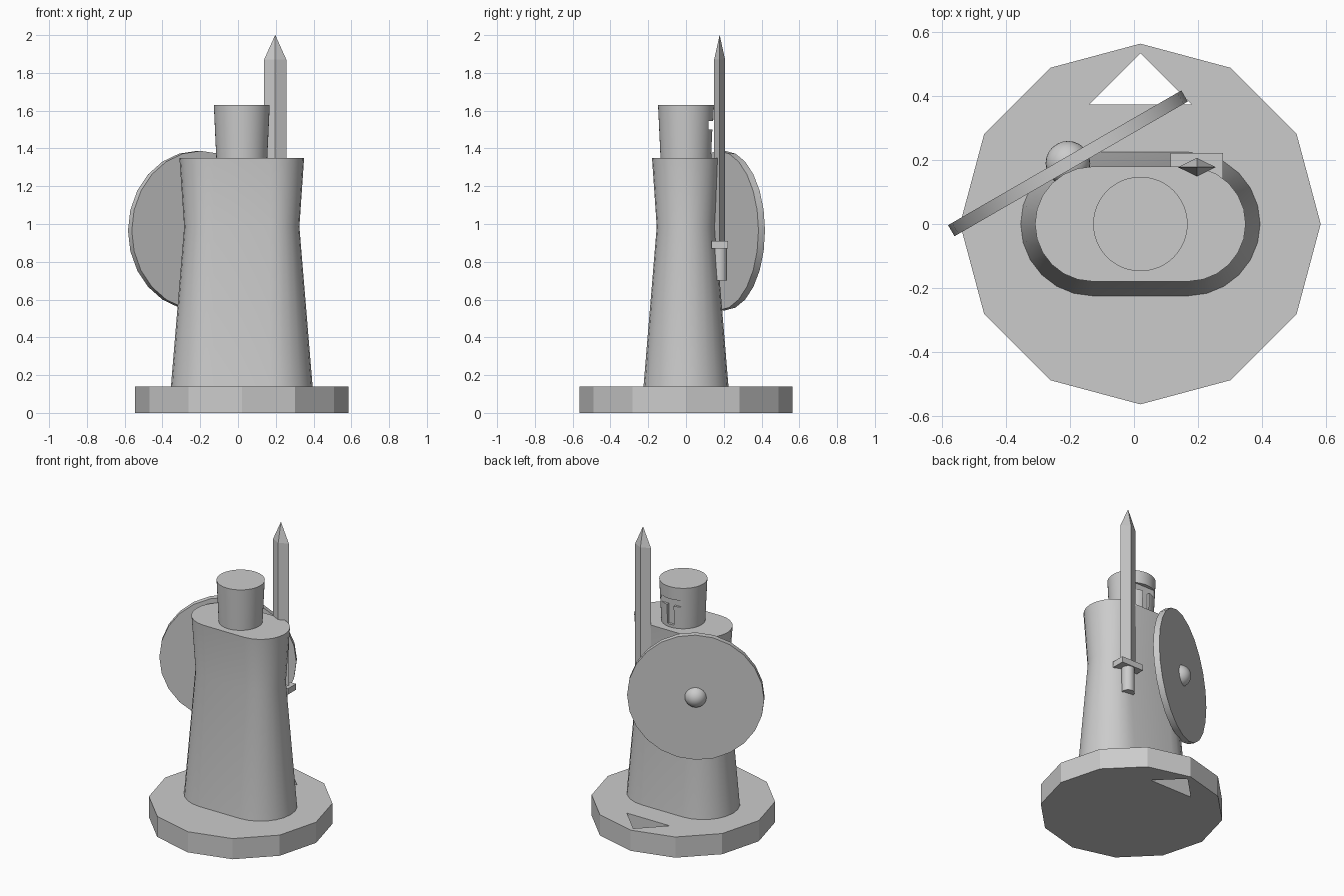
import bpy, bmesh
from math import pi, cos, sin, radians
from mathutils import Matrix

cube = bpy.data.objects.get("Cube")
if cube:
    bpy.data.objects.remove(cube, do_unlink=True)

CX = 0.02            # axis of figure and base
GREY = (0.6, 0.6, 0.6, 1)
mat = bpy.data.materials.new("plain_grey")
mat.use_nodes = True
mat.diffuse_color = GREY
mat.node_tree.nodes["Principled BSDF"].inputs["Base Color"].default_value = GREY


def make(name, bm, smooth=True):
    bmesh.ops.recalc_face_normals(bm, faces=bm.faces)
    me = bpy.data.meshes.new(name)
    bm.to_mesh(me)
    bm.free()
    me.materials.append(mat)
    ob = bpy.data.objects.new(name, me)
    bpy.context.collection.objects.link(ob)
    if smooth:
        bpy.ops.object.select_all(action="DESELECT")
        ob.select_set(True)
        bpy.context.view_layer.objects.active = ob
        bpy.ops.object.shade_smooth_by_angle(angle=radians(29))
    return ob


def loft(name, rings, smooth=True):
    """Skin a stack of equal-length point rings and cap both ends."""
    bm = bmesh.new()
    loops = [[bm.verts.new(p) for p in ring] for ring in rings]
    n = len(loops[0])
    for a, b in zip(loops, loops[1:]):
        for i in range(n):
            j = (i + 1) % n
            bm.faces.new((a[i], a[j], b[j], b[i]))
    bm.faces.new(loops[0])
    bm.faces.new(loops[-1])
    return make(name, bm, smooth)


def circle(x, y, z, r, n, start=0.0):
    return [(x + r * cos(start + 2 * pi * i / n),
             y + r * sin(start + 2 * pi * i / n), z) for i in range(n)]


def stadium(z, r, half=0.15, n=12):
    pts = []
    for side, start in ((1, -pi / 2), (-1, pi / 2)):
        for i in range(n + 1):
            a = start + pi * i / n
            pts.append((CX + side * half + r * cos(a), r * sin(a), z))
    return pts


def box(name, lo, hi):
    bm = bmesh.new()
    bmesh.ops.create_cube(bm, size=1)
    for v in bm.verts:
        v.co = [(a + b) / 2 + c * (b - a) for a, b, c in zip(lo, hi, v.co)]
    return make(name, bm, False)


def cut(target, cutter):
    mod = target.modifiers.new("cut", "BOOLEAN")
    mod.operation = "DIFFERENCE"
    mod.solver = "EXACT"
    mod.object = cutter
    bpy.context.view_layer.objects.active = target
    bpy.ops.object.modifier_apply(modifier=mod.name)
    bpy.data.objects.remove(cutter, do_unlink=True)


# Twelve-sided base with a triangular hole behind the figure
base = loft("base", [circle(CX, 0, z, 0.565, 12) for z in (0, 0.14)], False)
tri = [(CX - 0.16, 0.375), (CX + 0.16, 0.375), (CX, 0.535)]
cut(base, loft("hole_cutter", [[(x, y, z) for x, y in tri] for z in (-0.1, 0.3)], False))

# Robed body, pinched at the waist
loft("body", [stadium(0.14, 0.225), stadium(0.985, 0.155), stadium(1.35, 0.18)])

# Helmeted head with a T-shaped visor slot
head = loft("head", [circle(CX, 0, 1.35, 0.135, 48), circle(CX, 0, 1.63, 0.148, 48)])
cut(head, box("bar_cutter", (CX - 0.15, 0.12, 1.5), (CX + 0.15, 0.25, 1.545)))
cut(head, box("stem_cutter", (CX - 0.025, 0.12, 1.37), (CX + 0.025, 0.25, 1.52)))

# Sword: diamond blade, crossguard and grip
SX, SY = 0.197, 0.178


def diamond(z, s=1.0):
    return [(SX + 0.059 * s, SY, z), (SX, SY + 0.029 * s, z),
            (SX - 0.059 * s, SY, z), (SX, SY - 0.029 * s, z)]


loft("sword_blade", [diamond(0.9), diamond(1.87), diamond(2.0, 0.01)], False)
box("sword_guard", (SX - 0.082, SY - 0.044, 0.87), (SX + 0.082, SY + 0.044, 0.91))
loft("sword_grip", [circle(SX, SY, z, 0.04, 24) for z in (0.7, 0.88)])

# Round shield held at the right, turned outward, with a central boss
place = (Matrix.Translation((-0.207, 0.19, 0.965))
         @ Matrix.Rotation(radians(30), 4, "Z") @ Matrix.Rotation(-pi / 2, 4, "X"))
shield = loft("shield", [circle(0, 0, z, 0.422, 24) for z in (-0.02, 0.02)])
shield.matrix_world = place
bm = bmesh.new()
bmesh.ops.create_uvsphere(bm, u_segments=24, v_segments=12, radius=0.07)
boss = make("shield_boss", bm)
boss.matrix_world = place
